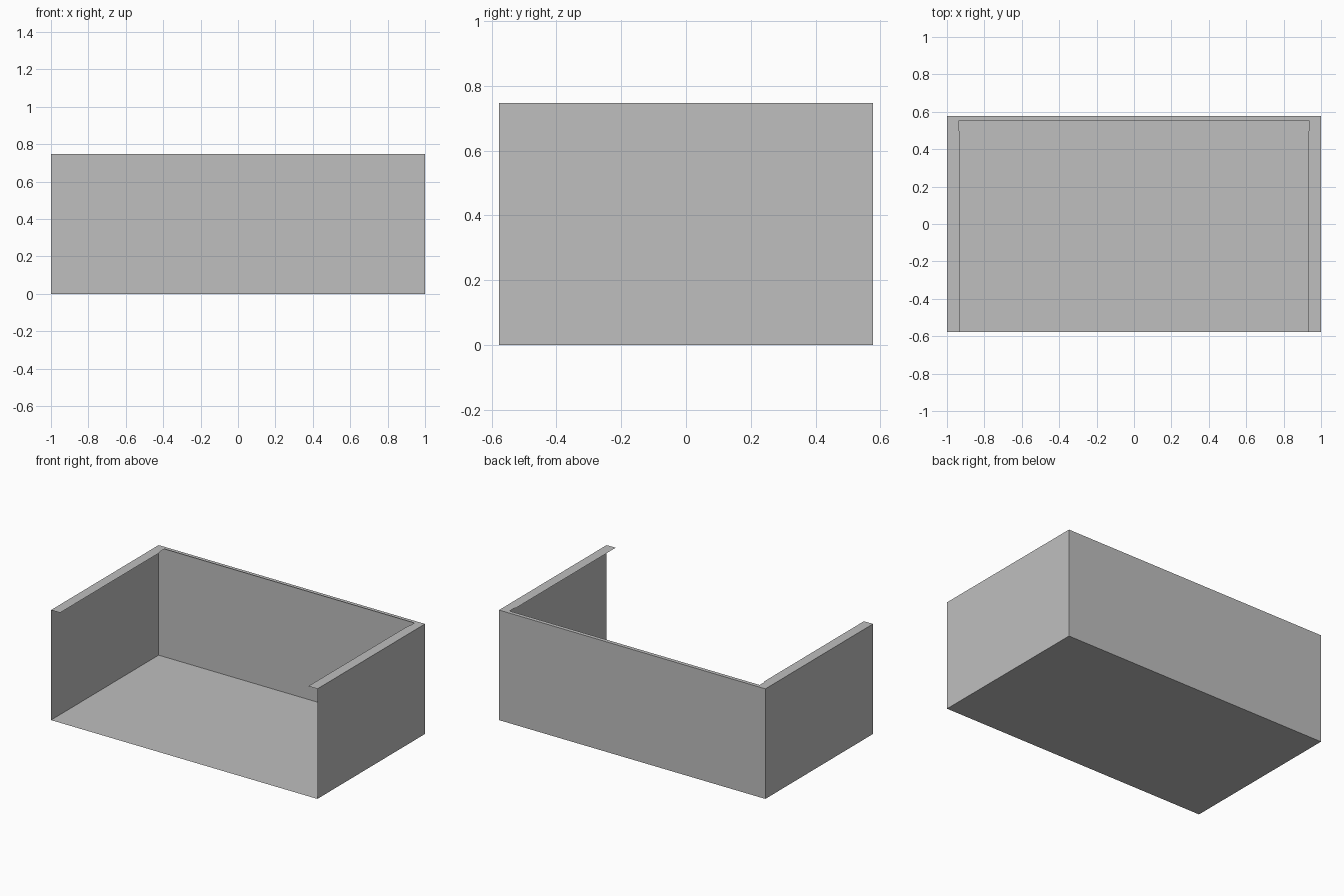
import bpy

cube = bpy.data.objects.get("Cube")
if cube:
    bpy.data.objects.remove(cube, do_unlink=True)

W, D, H = 1.0, 0.577, 0.747  # half width, half depth, height

grey = bpy.data.materials.new("light_grey")
grey.use_nodes = True
colour = (0.52, 0.52, 0.52, 1)
grey.diffuse_color = colour
grey.node_tree.nodes["Principled BSDF"].inputs["Base Color"].default_value = colour


def sheet(name, outline):
    """One flat panel from its outline."""
    mesh = bpy.data.meshes.new(name)
    mesh.from_pydata(outline, [], [range(len(outline))])
    mesh.materials.append(grey)
    obj = bpy.data.objects.new(name, mesh)
    bpy.context.collection.objects.link(obj)
    return obj


# Floor, facing down
sheet("floor", [(-W, -D, 0), (-W, D, 0), (W, D, 0), (W, -D, 0)])

# Back wall, facing backwards
sheet("back_wall", [(W, D, 0), (-W, D, 0), (-W, D, H), (W, D, H)])

# Side walls, facing outwards
sheet("left_wall", [(W, -D, 0), (W, D, 0), (W, D, H), (W, -D, H)])
sheet("right_wall", [(-W, D, 0), (-W, -D, 0), (-W, -D, H), (-W, D, H)])

# Flat U-shaped rim, open at the front, with small reliefs in the back corners
half = [(W, -D), (W, D), (0, D), (0, 0.551), (0.939, 0.551),
        (0.939, 0.51), (0.932, 0.49), (0.932, -D)]
rim = sheet("top_rim", [(x, y, H) for x, y in half])
mirror = rim.modifiers.new("mirror", 'MIRROR')
mirror.use_axis[0] = True
